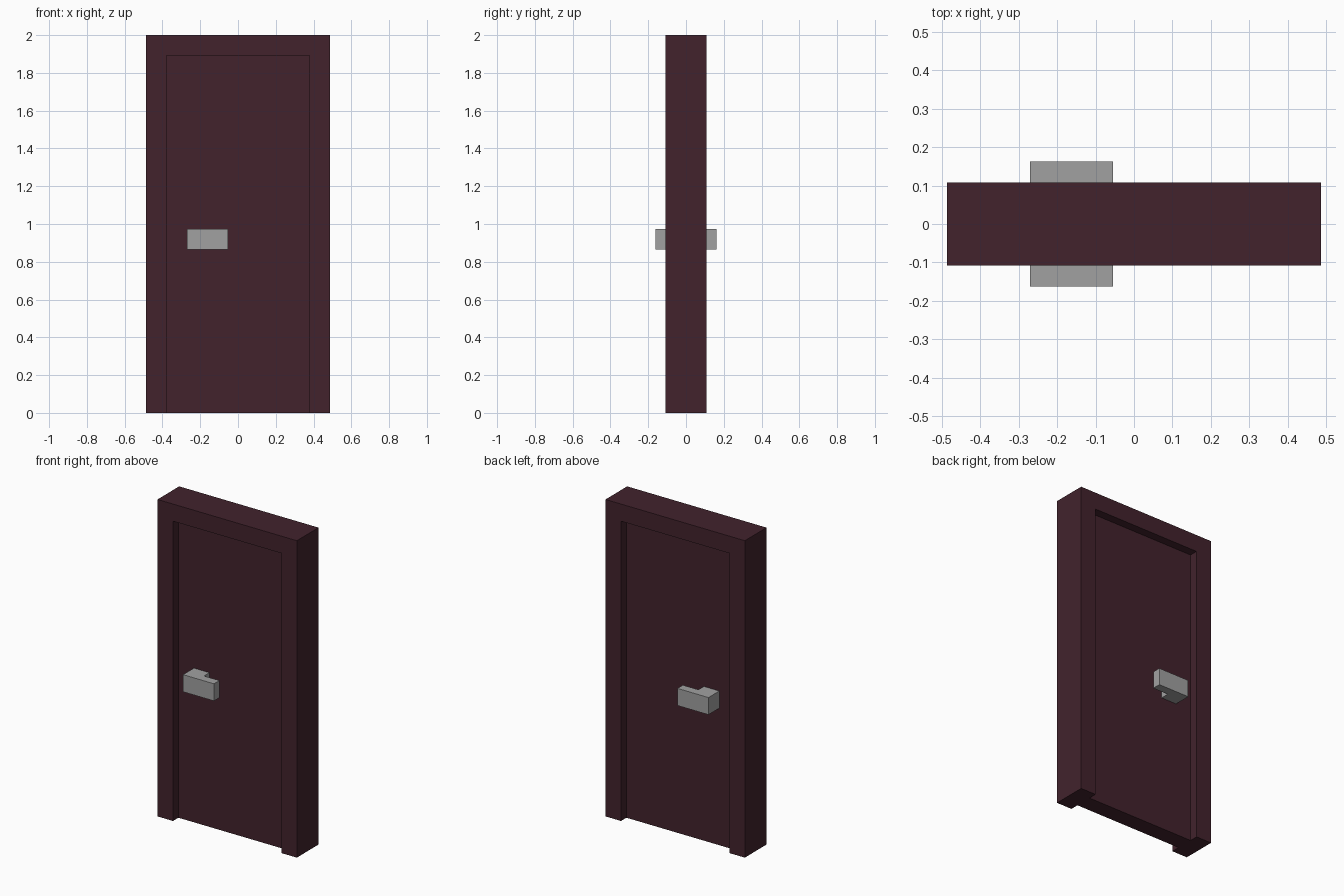
import bpy, bmesh
from mathutils import Vector

if "Cube" in bpy.data.objects:
    bpy.data.objects.remove(bpy.data.objects["Cube"])

U = 2 / 37  # one modelling unit: the door is 37 units tall


def material(name, color):
    m = bpy.data.materials.new(name)
    m.diffuse_color = (*color, 1)
    m.use_nodes = True
    m.node_tree.nodes["Principled BSDF"].inputs["Base Color"].default_value = m.diffuse_color
    return m


def prism(name, outline, offset, mat):
    """Extrude a closed outline of vectors along an offset; all in units."""
    bm = bmesh.new()
    face = bm.faces.new([bm.verts.new(Vector(p) * U) for p in outline])
    ext = bmesh.ops.extrude_face_region(bm, geom=[face])
    verts = [g for g in ext["geom"] if isinstance(g, bmesh.types.BMVert)]
    bmesh.ops.translate(bm, verts=verts, vec=Vector(offset) * U)
    bmesh.ops.recalc_face_normals(bm, faces=bm.faces)
    mesh = bpy.data.meshes.new(name)
    bm.to_mesh(mesh)
    bm.free()
    mesh.materials.append(mat)
    ob = bpy.data.objects.new(name, mesh)
    bpy.context.collection.objects.link(ob)
    return ob


maroon = material("dark maroon", (0.054, 0.0162, 0.0255))
grey = material("handle grey", (0.355, 0.355, 0.355))

# Frame: two posts and a lintel in one arch outline
arch = [(-9, 0), (-9, 37), (9, 37), (9, 0), (7, 0), (7, 35), (-7, 35), (-7, 0)]
prism("door_frame", [(x, -2, z) for x, z in arch], (0, 4, 0), maroon)

# Door panel, set back from both faces of the frame
panel = [(-7, 0), (-7, 35), (7, 35), (7, 0)]
prism("door_panel", [(x, -1, z) for x, z in panel], (0, 2, 0), maroon)

# L-shaped handles: a stem on the panel and a bar reaching to the right
handle = [(-5, 1), (-5, 3), (-1, 3), (-1, 2), (-3, 2), (-3, 1)]
for name, side in (("front_handle", -1), ("back_handle", 1)):
    prism(name, [(x, side * y, 16) for x, y in handle], (0, 0, 2), grey)
